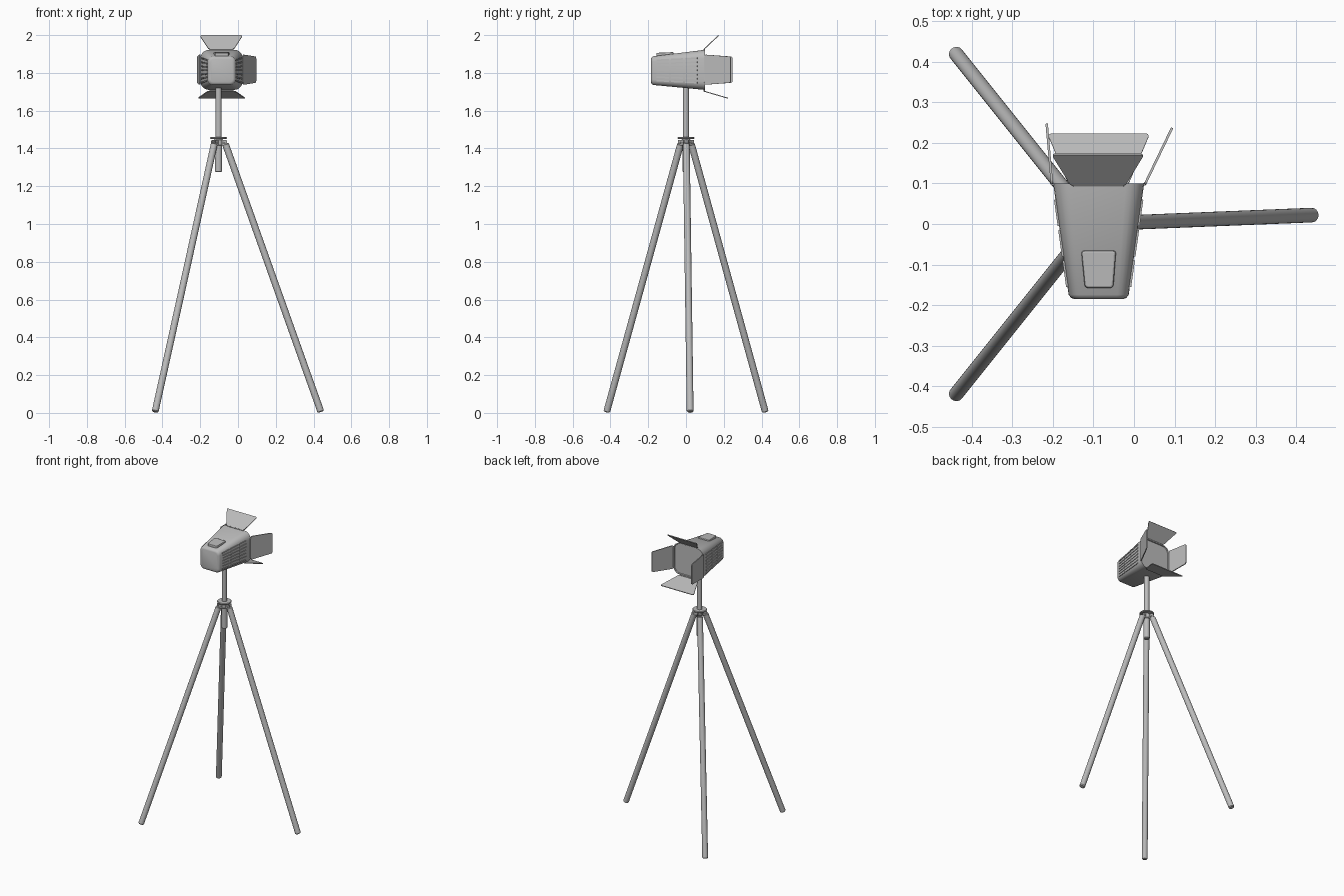
import bpy, bmesh, math
from mathutils import Vector

cube = bpy.data.objects.get("Cube")
if cube:
    bpy.data.objects.remove(cube, do_unlink=True)

grey = bpy.data.materials.new("plain grey")
grey.use_nodes = True
COLOUR = (0.5, 0.5, 0.5, 1)
grey.diffuse_color = COLOUR
grey.node_tree.nodes["Principled BSDF"].inputs["Base Color"].default_value = COLOUR

POLE_X = -0.103   # stand axis
LAMP_X = -0.087   # lamp axis


def finish(name, bm, smooth=True):
    bmesh.ops.recalc_face_normals(bm, faces=bm.faces)
    mesh = bpy.data.meshes.new(name)
    bm.to_mesh(mesh)
    bm.free()
    mesh.materials.append(grey)
    ob = bpy.data.objects.new(name, mesh)
    bpy.context.collection.objects.link(ob)
    if smooth:
        bpy.ops.object.select_all(action='DESELECT')
        ob.select_set(True)
        bpy.context.view_layer.objects.active = ob
        bpy.ops.object.shade_smooth_by_angle(angle=math.radians(35))
    return ob


def loft(bm, rings):
    """Skin a list of point rings and cap both ends."""
    loops = [[bm.verts.new(p) for p in ring] for ring in rings]
    n = len(loops[0])
    for a, b in zip(loops, loops[1:]):
        for i in range(n):
            j = (i + 1) % n
            bm.faces.new((a[i], a[j], b[j], b[i]))
    bm.faces.new(loops[0])
    bm.faces.new(loops[-1])


def rod(name, start, end, radius, chamfer=0.004, sides=24):
    """Round bar between two points with chamfered ends."""
    start, end = Vector(start), Vector(end)
    axis = (end - start).normalized()
    turn = axis.to_track_quat('Z', 'Y')

    def ring(p, r):
        return [p + turn @ Vector((r * math.cos(t), r * math.sin(t), 0))
                for t in (2 * math.pi * k / sides for k in range(sides))]
    bm = bmesh.new()
    loft(bm, [ring(start, radius - chamfer), ring(start + axis * chamfer, radius),
              ring(end - axis * chamfer, radius), ring(end, radius - chamfer)])
    return finish(name, bm)


def plate(name, corners, thickness, rounding=0.0):
    """Flat panel from four corners, with rounded corners and a thickness."""
    bm = bmesh.new()
    bm.faces.new([bm.verts.new(c) for c in corners])
    if rounding:
        bmesh.ops.bevel(bm, geom=bm.verts[:], offset=rounding, segments=4,
                        profile=0.5, affect='VERTICES')
    ob = finish(name, bm, smooth=False)
    solid = ob.modifiers.new("thickness", 'SOLIDIFY')
    solid.thickness = thickness
    solid.offset = 0
    return ob


# Tripod legs with lugs and hinge pins
feet = {"left_leg": (0.439, 0.022), "right_back_leg": (-0.439, 0.42),
        "right_front_leg": (-0.439, -0.42)}
for name, (fx, fy) in feet.items():
    out = Vector((fx - POLE_X, fy, 0)).normalized()
    side = Vector((-out.y, out.x, 0))
    hub = Vector((POLE_X, 0, 0))
    top = hub + out * 0.036 + Vector((0, 0, 1.425))
    rod(name, (fx, fy, 0.005), top, 0.018, 0.005)
    lug = hub + out * 0.028 + Vector((0, 0, 1.43))
    for k, s in enumerate((-1, 1)):
        c = lug + side * 0.012 * s
        up = Vector((0, 0, 0.014))
        reach = out * 0.016
        plate(f"{name}_lug_{k + 1}", [c - reach - up, c + reach - up,
                                      c + reach + up, c - reach + up], 0.005, 0.005)
    rod(name + "_pin", lug - side * 0.018, lug + side * 0.018, 0.005, 0.001, 12)

# Centre column, hub and collar
rod("lower_column", (POLE_X, 0, 1.275), (POLE_X, 0, 1.45), 0.019)
rod("upper_column", (POLE_X, 0, 1.44), (POLE_X, 0, 1.73), 0.016, 0.002)
rod("hub", (POLE_X, 0, 1.415), (POLE_X, 0, 1.45), 0.024)
rod("collar_disc", (POLE_X, 0, 1.45), (POLE_X, 0, 1.46), 0.045, 0.003, 32)


# Lamp housing: rounded rectangle growing towards the open end
def section(y, half_w, half_h, radius, zc):
    pts = []
    for q, (sx, sz) in enumerate(((1, 1), (-1, 1), (-1, -1), (1, -1))):
        for k in range(6):
            t = math.pi / 2 * (q + k / 5)
            pts.append((LAMP_X + sx * (half_w - radius) + radius * math.cos(t), y,
                        zc + sz * (half_h - radius) + radius * math.sin(t)))
    return pts


bm = bmesh.new()
loft(bm, [section(-0.185, 0.060, 0.062, 0.020, 1.812),
          section(-0.182, 0.068, 0.070, 0.025, 1.812),
          section(-0.174, 0.074, 0.076, 0.028, 1.812),
          section(0.100, 0.112, 0.106, 0.045, 1.816),
          section(0.100, 0.107, 0.101, 0.042, 1.816),
          section(0.094, 0.105, 0.099, 0.040, 1.816)])
finish("lamp_housing", bm)

# Raised cap on top of the housing
cap = plate("top_cap", [(LAMP_X - 0.034, -0.157, 1.891), (LAMP_X + 0.036, -0.157, 1.891),
                        (LAMP_X + 0.043, -0.065, 1.895), (LAMP_X - 0.043, -0.065, 1.895)],
            0.03, 0.008)
soft = cap.modifiers.new("soft_edge", 'BEVEL')
soft.width = 0.005
soft.segments = 2


# Cooling ribs on both sides, fanning out with the housing
def wall(y):
    return 0.074 + (y + 0.174) / 0.274 * 0.038


ROWS = 7
for label, s in (("left", 1), ("right", -1)):
    for row in range(ROWS):
        f = row / (ROWS - 1) - 0.5
        for seg, (y0, y1) in enumerate(((-0.155, -0.09), (-0.08, -0.015), (-0.005, 0.06))):
            pts = []
            for y, h in ((y0, -1), (y1, -1), (y1, 1), (y0, 1)):
                z = 1.813 + f * (0.108 + 0.1 * (y + 0.155)) + h * 0.004
                pts.append((LAMP_X + s * wall(y), y, z))
            plate(f"{label}_rib_{row + 1}_{seg + 1}", pts, 0.007)

# Barn doors around the open end
plate("top_door", [(-0.155, 0.095, 1.925), (-0.022, 0.095, 1.925),
                   (0.025, 0.172, 1.998), (-0.203, 0.172, 1.998)], 0.005, 0.01)
plate("bottom_door", [(-0.16, 0.095, 1.703), (-0.015, 0.095, 1.703),
                      (0.039, 0.222, 1.666), (-0.213, 0.222, 1.666)], 0.005, 0.01)
for name, x0, x1, y1 in (("left_door", 0.027, 0.094, 0.237),
                         ("right_door", -0.202, -0.215, 0.247)):
    plate(name, [(x0, 0.098, 1.737), (x1, y1, 1.748),
                 (x1, y1, 1.886), (x0, 0.098, 1.897)], 0.006, 0.01)

# Hinge strips joining the doors to the housing
for name, a, b in (("top_hinge", (-0.15, 0.096, 1.923), (-0.025, 0.096, 1.923)),
                   ("bottom_hinge", (-0.15, 0.096, 1.706), (-0.025, 0.096, 1.706)),
                   ("left_hinge", (0.026, 0.098, 1.75), (0.026, 0.098, 1.885)),
                   ("right_hinge", (-0.2, 0.098, 1.75), (-0.2, 0.098, 1.885))):
    rod(name, a, b, 0.004, 0.001, 10)
